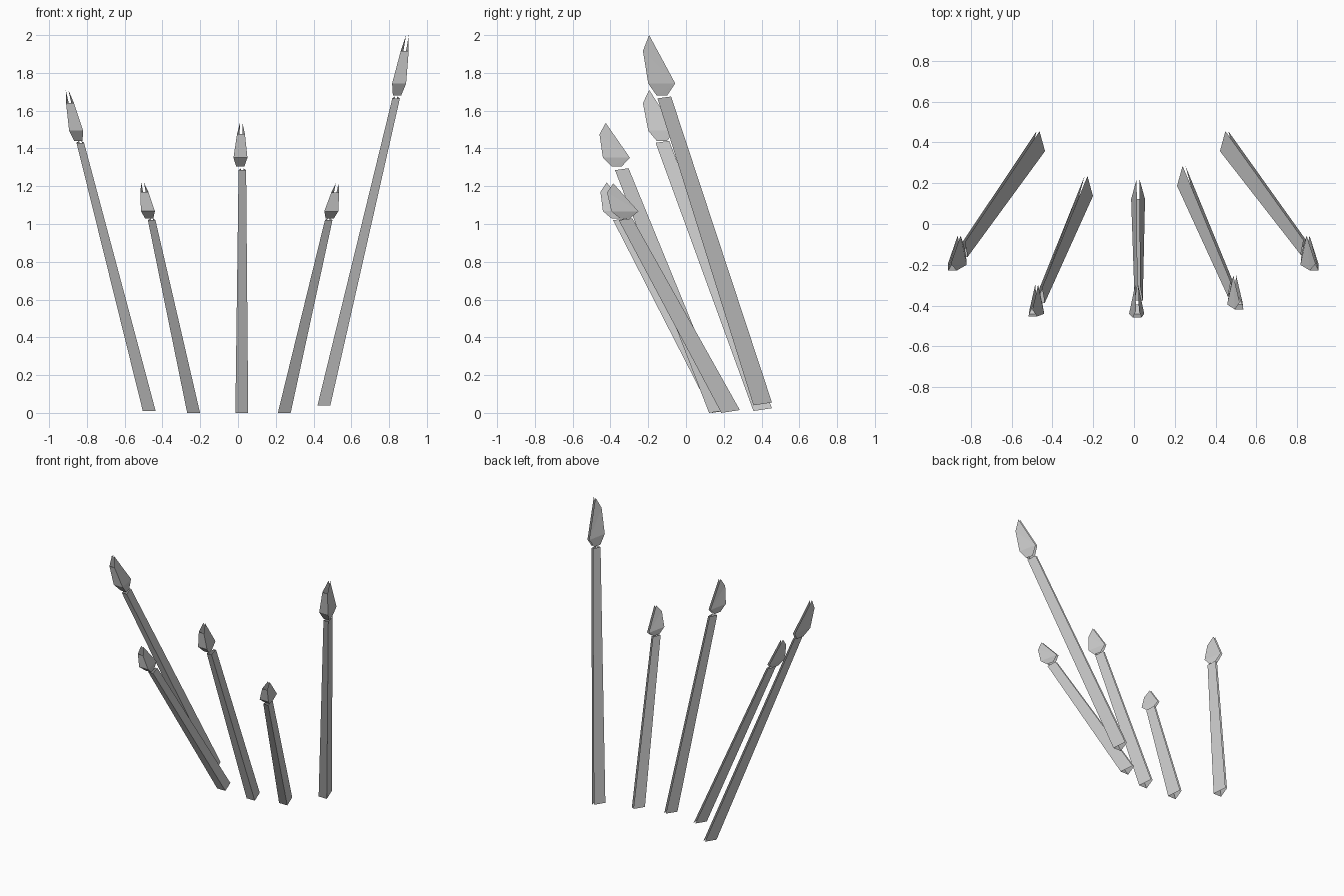
import bpy
from mathutils import Vector

if "Cube" in bpy.data.objects:
    bpy.data.objects.remove(bpy.data.objects["Cube"])

# name: shaft base centre, shaft top centre, head neck centre, head tip
SPEARS = {
    "left_outer": ((-0.47, 0.405, 0.01), (-0.835, -0.125, 1.43), (-0.845, -0.13, 1.44), (-0.905, -0.195, 1.71)),
    "left_inner": ((-0.235, 0.185, 0.0), (-0.457, -0.350, 1.02), (-0.470, -0.37, 1.03), (-0.505, -0.42, 1.22)),
    "centre": ((0.02, 0.170, 0.0), (0.023, -0.340, 1.285), (0.012, -0.37, 1.305), (0.017, -0.425, 1.535)),
    "right_inner": ((0.245, 0.235, 0.0), (0.480, -0.320, 1.02), (0.486, -0.325, 1.03), (0.525, -0.385, 1.215)),
    "right_outer": ((0.455, 0.405, 0.04), (0.837, -0.115, 1.665), (0.842, -0.13, 1.68), (0.897, -0.195, 2.0)),
}


def two_sided(name, half, faces, bridges):
    """Mirror one side's shell; bridges are point pairs joined left to right."""
    right, left = half(1), half(-1)
    n = len(right)
    all_faces = faces + [tuple(i + n for i in reversed(f)) for f in faces]
    all_faces += [(a + n, a, b, b + n) for a, b in bridges]
    mesh = bpy.data.meshes.new(name)
    mesh.from_pydata(right + left, [], all_faces)
    mesh.update()
    bpy.context.collection.objects.link(bpy.data.objects.new(name, mesh))


def build_shaft(name, base, top):
    # two long plates lean together at the back with a slit; a flat strip closes the front
    def half(s):
        b, t = Vector(base), Vector(top)
        return [b + Vector((s * 0.034, -0.048, 0)), b + Vector((s * 0.007, 0.05, 0.015)),
                t + Vector((s * 0.020, -0.036, 0)), t + Vector((s * 0.006, 0.036, 0.01))]
    two_sided(name, half, [(0, 1, 3, 2)], [(0, 2)])


def build_head(name, neck, tip):
    # leaf-shaped shell: split ridge at the back, flared wings and closed front
    n, t = Vector(neck), Vector(tip)
    axis = t - n

    def point(frac, side_x, y):
        return Vector((n.x + axis.x * frac + side_x, y, n.z + axis.z * frac))

    def half(s):
        return [point(0, s * 0.022, n.y - 0.025),
                point(0, s * 0.010, n.y + 0.03),
                point(0.2, s * 0.007, n.y + 0.073),
                point(0.2, s * 0.037, n.y - 0.07),
                point(0.74, s * 0.021, t.y - 0.033),
                point(1, s * 0.007, t.y)]
    two_sided(name, half, [(0, 1, 2), (0, 2, 3), (3, 2, 4), (4, 2, 5)],
              [(0, 3), (3, 4)])


for label, (base, top, neck, tip) in SPEARS.items():
    build_shaft(label + "_spear_shaft", base, top)
    build_head(label + "_spear_head", neck, tip)
